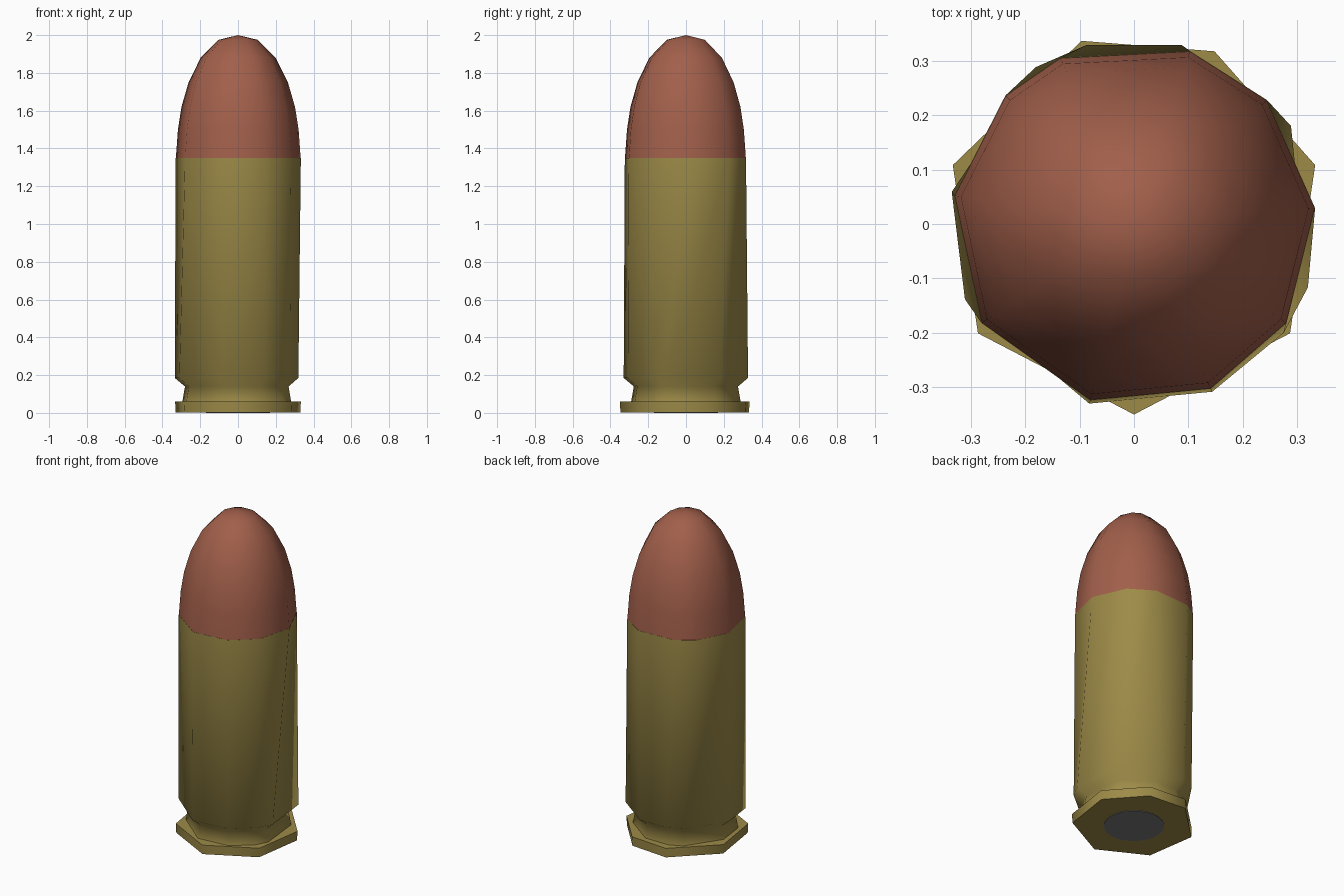
import bpy, bmesh, math

if "Cube" in bpy.data.objects:
    bpy.data.objects.remove(bpy.data.objects["Cube"])


def material(name, rgb):
    m = bpy.data.materials.new(name)
    m.diffuse_color = (*rgb, 1)
    m.use_nodes = True
    m.node_tree.nodes["Principled BSDF"].inputs["Base Color"].default_value = m.diffuse_color
    return m


brass = material("brass", (0.34, 0.26, 0.065))
copper = material("copper", (0.36, 0.115, 0.07))
steel = material("primer grey", (0.19, 0.19, 0.20))

# Uneven facet angles (degrees) give the hand-cut low-poly outline
RIM = [-90, -35, 18, 65, 106, 162, 215]
CASE_LOW = [-104, -65, -36, -20, 32, 75, 105, 122, 170, 204]
CASE_TOP = [-104, -65, -33, 5, 43, 72, 114, 135, 171, 213]


def loft(name, rings, mat, cap_low=True, cap_top=True, tip=None, angle=40):
    """Skin a list of (z, radius, angles) rings, optionally ending in a tip."""
    bm = bmesh.new()
    loops = [[bm.verts.new((r * math.cos(math.radians(a)), r * math.sin(math.radians(a)), z))
              for a in angs] for z, r, angs in rings]
    for lo, hi in zip(loops, loops[1:]):
        n = len(lo)
        for i in range(n):
            j = (i + 1) % n
            bm.faces.new((lo[i], lo[j], hi[j], hi[i]))
    if cap_low:
        bm.faces.new(loops[0][::-1])
    if tip is not None:
        top = bm.verts.new((0, 0, tip))
        n = len(loops[-1])
        for i in range(n):
            bm.faces.new((loops[-1][i], loops[-1][(i + 1) % n], top))
    elif cap_top:
        bm.faces.new(loops[-1])
    mesh = bpy.data.meshes.new(name)
    bm.to_mesh(mesh)
    bm.free()
    mesh.materials.append(mat)
    obj = bpy.data.objects.new(name, mesh)
    bpy.context.collection.objects.link(obj)
    bpy.ops.object.select_all(action='DESELECT')
    obj.select_set(True)
    bpy.context.view_layer.objects.active = obj
    bpy.ops.object.shade_smooth_by_angle(angle=math.radians(angle))
    return obj


# Rim plate at the base
loft("rim", [(0.003, 0.347, RIM), (0.06, 0.35, RIM)], brass, angle=60)

# Extractor groove, shoulder and straight case
loft("case", [(0.055, 0.30, CASE_LOW), (0.14, 0.285, CASE_LOW),
              (0.185, 0.34, CASE_LOW), (1.35, 0.334, CASE_TOP)], brass, angle=60)

# Rounded bullet
bullet = [(1.35, 0.333), (1.50, 0.322), (1.62, 0.303), (1.75, 0.265),
          (1.88, 0.200), (1.975, 0.105)]
loft("bullet", [(z, r, CASE_TOP) for z, r in bullet], copper, tip=2.0, angle=60)

# Primer disc, a thin plate under the rim
DISC = [i * 15 for i in range(24)]
loft("primer", [(0.0, 0.17, DISC), (0.006, 0.17, DISC)], steel)
